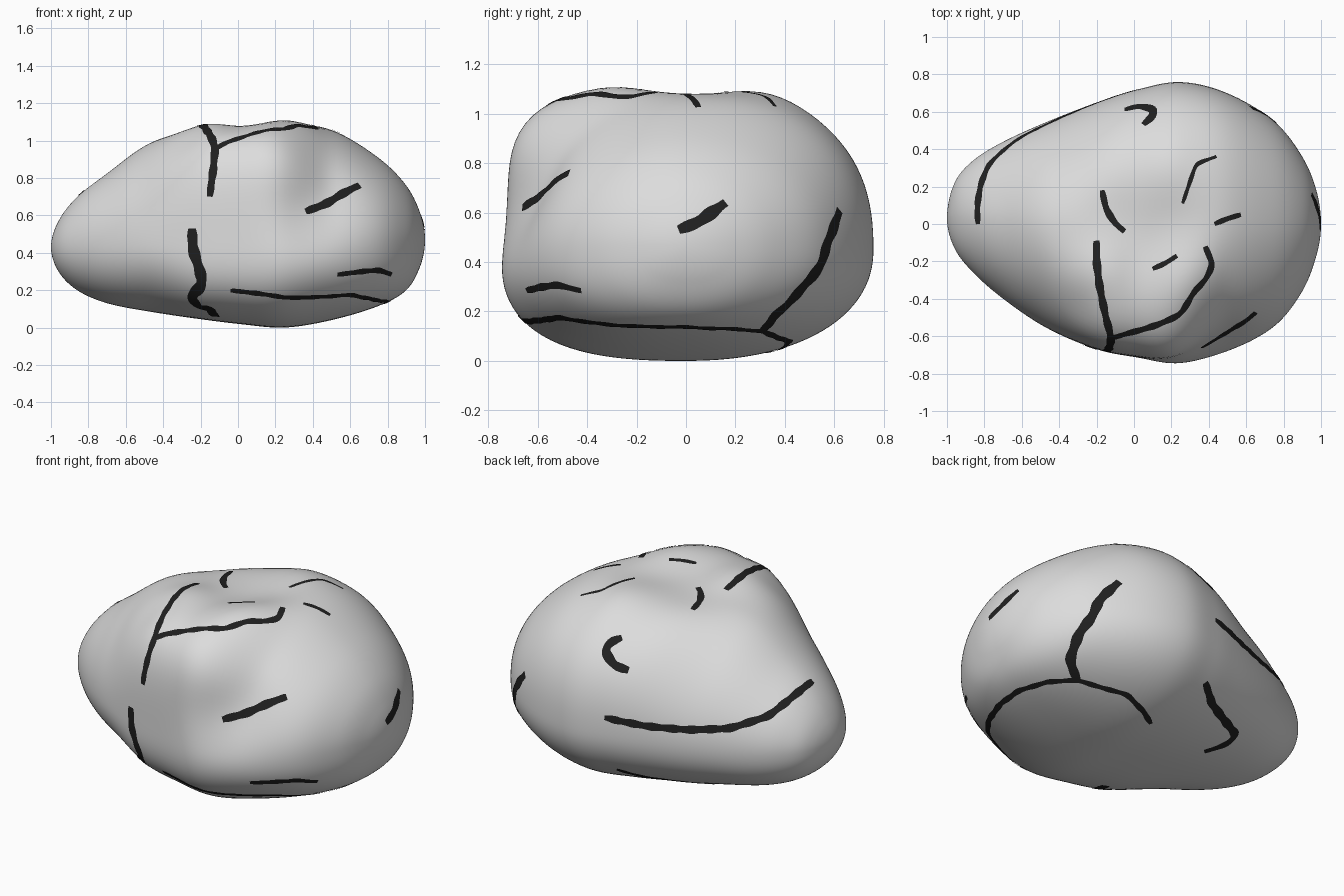
import bpy, bmesh, math
from mathutils import Vector
from mathutils.bvhtree import BVHTree

if "Cube" in bpy.data.objects:
    bpy.data.objects.remove(bpy.data.objects["Cube"])


def material(name, c):
    m = bpy.data.materials.new(name)
    m.diffuse_color = (*c, 1)
    m.use_nodes = True
    m.node_tree.nodes["Principled BSDF"].inputs["Base Color"].default_value = m.diffuse_color
    return m


stone = material("light grey stone", (0.72, 0.72, 0.72))
black = material("crack black", (0.014, 0.014, 0.014))

# Cross-sections along x: x, front y, back y, bottom z, top z, widest height
SECTIONS = [
    (-1.0, 0.03, 0.03, 0.43, 0.43, 0.43),
    (-0.96, -0.13, 0.22, 0.30, 0.57, 0.43),
    (-0.86, -0.26, 0.34, 0.20, 0.70, 0.43),
    (-0.70, -0.40, 0.44, 0.13, 0.825, 0.43),
    (-0.47, -0.555, 0.545, 0.085, 0.99, 0.44),
    (-0.20, -0.67, 0.65, 0.045, 1.075, 0.45),
    (0.02, -0.715, 0.72, 0.018, 1.09, 0.45),
    (0.25, -0.755, 0.76, 0.0, 1.105, 0.45),
    (0.50, -0.695, 0.70, 0.04, 1.06, 0.45),
    (0.75, -0.55, 0.55, 0.115, 0.91, 0.46),
    (0.90, -0.36, 0.36, 0.20, 0.76, 0.47),
    (0.975, -0.17, 0.18, 0.33, 0.61, 0.47),
    (1.0, 0.0, 0.0, 0.47, 0.47, 0.47),
]
AROUND, STEPS = 112, 9


def catmull(a, b, c, d, t):
    return [0.5 * (2 * q + (r - p) * t + (2 * p - 5 * q + 4 * r - s) * t * t
                   + (3 * q - p - 3 * r + s) * t ** 3) for p, q, r, s in zip(a, b, c, d)]


def mirrored(row, near):
    # phantom section beyond a tip, so the end closes round
    return (near[0], 2 * row[1] - near[1], 2 * row[2] - near[2],
            2 * row[3] - near[3], 2 * row[4] - near[4], near[5])


def ramp(x, a, b):
    t = max(0, min(1, (x - a) / (b - a)))
    return t * t * (3 - 2 * t)


def gauss(x, y, cx, cy, s):
    return math.exp(-((x - cx) ** 2 + (y - cy) ** 2) / (2 * s * s))


def section_point(row, ang):
    x, yf, yb, zb, zt, zm = row
    c, s = math.cos(ang), math.sin(ang)
    k = ramp(x, -0.45, 0.1) * (1 - 0.6 * ramp(x, 0.4, 0.95))
    # fullness of each quarter: boxy front top in the middle, softer elsewhere
    if s > 0 and c < 0:
        n = 2.0 - 0.15 * ramp(x, 0, 0.4) + 2.2 * ramp(x, -0.55, -0.06) * (1 - ramp(x, 0.06, 0.52))
    elif s > 0:
        n = 1.8 + 0.62 * k
    elif c < 0:
        n = 2.1 + 0.8 * ramp(x, -0.5, -0.15) * (1 - 0.6 * ramp(x, 0.0, 0.5))
    else:
        n = 2.35 - 0.15 * ramp(x, -0.45, 0.1)
    r = (abs(c) ** n + abs(s) ** n) ** (-1 / n)
    ym = (yf + yb) / 2
    y = ym + r * c * (yb - ym)
    z = zm + r * s * ((zt - zm) if s > 0 else (zm - zb))
    # flattened cheek at the front right
    if c < 0:
        y += 0.075 * gauss(x, z, 0.40, 0.66, 0.15) * ramp(-y, 0.25, 0.6)
    # shallow hollows and lumps on the top
    if s > 0:
        up = ramp(z, 0.75, 1.0)
        z += up * (0.02 * gauss(x, y, -0.17, -0.25, 0.10)
                   + 0.025 * gauss(x, y, 0.28, -0.30, 0.12)
                   + 0.02 * gauss(x, y, 0.18, 0.36, 0.12)
                   - 0.035 * gauss(x, y, -0.12, 0.05, 0.14)
                   - 0.025 * gauss(x, y, 0.10, -0.15, 0.13)
                   - 0.025 * gauss(x, y, 0.22, 0.03, 0.12)
                   - 0.02 * gauss(x, y, -0.30, -0.46, 0.08))
    return Vector((x, y, z))


# Boulder body
S = [mirrored(SECTIONS[0], SECTIONS[1])] + SECTIONS + [mirrored(SECTIONS[-1], SECTIONS[-2])]
rows = []
for i in range(1, len(S) - 2):
    for j in range(STEPS):
        rows.append(catmull(S[i - 1], S[i], S[i + 1], S[i + 2], j / STEPS))
rows = rows[1:]
bm = bmesh.new()
rings = [[bm.verts.new(section_point(r, 2 * math.pi * k / AROUND)) for k in range(AROUND)] for r in rows]
for a, b in zip(rings, rings[1:]):
    for k in range(AROUND):
        m = (k + 1) % AROUND
        bm.faces.new((a[k], a[m], b[m], b[k]))
for ring, end in ((rings[0], SECTIONS[0]), (rings[-1], SECTIONS[-1])):
    tip = bm.verts.new((end[0], end[1], end[5]))
    for k in range(AROUND):
        bm.faces.new((ring[k], ring[(k + 1) % AROUND], tip))
for _ in range(4):
    bmesh.ops.smooth_vert(bm, verts=[v for v in bm.verts if abs(v.co.x) < 0.97], factor=0.5,
                          use_axis_x=True, use_axis_y=True, use_axis_z=True)
bmesh.ops.recalc_face_normals(bm, faces=bm.faces)
low = min(v.co.z for v in bm.verts)
for v in bm.verts:
    v.co.z -= low
bm.normal_update()
tree = BVHTree.FromBMesh(bm)


def finish(bm, name, mat):
    me = bpy.data.meshes.new(name)
    bm.to_mesh(me)
    bm.free()
    for p in me.polygons:
        p.use_smooth = True
    me.materials.append(mat)
    ob = bpy.data.objects.new(name, me)
    bpy.context.collection.objects.link(ob)


finish(bm, "boulder", stone)

VIEWS = {"front": (lambda a, b: (a, -3, b), (0, 1, 0)),
         "right": (lambda a, b: (3, a, b), (-1, 0, 0)),
         "top": (lambda a, b: (a, b, 3), (0, 0, -1)),
         "bottom": (lambda a, b: (a, b, -3), (0, 0, 1))}


def on_surface(view, p):
    if view == "near":
        return tree.find_nearest(Vector(p))[0]
    place, d = VIEWS[view]
    o = Vector(place(*p))
    hit = tree.ray_cast(o, Vector(d))[0]
    return hit or tree.find_nearest(o + 3 * Vector(d))[0]


def crack(name, width, *parts):
    """Thin painted ribbon that hugs the stone along a path."""
    ctrl = [on_surface(v, p) for v, pts in parts for p in pts]
    path = []
    for a, b in zip(ctrl, ctrl[1:]):
        n = max(2, int((b - a).length / 0.015))
        path += [a.lerp(b, i / n) for i in range(n)]
    path.append(ctrl[-1])
    for _ in range(4):
        path = [path[0]] + [(p + q * 2 + r) / 4 for p, q, r in zip(path, path[1:], path[2:])] + [path[-1]]
    bm = bmesh.new()
    prev = None
    last = len(path) - 1
    for i, p in enumerate(path):
        p, n = tree.find_nearest(p)[:2]
        t = path[min(i + 1, last)] - path[max(i - 1, 0)]
        side = n.cross(t).normalized()
        w = width / 2 * (0.7 + 0.3 * min(1, i / 4, (last - i) / 4)) * (1 + 0.12 * math.sin(i * 0.9))
        row = []
        for k in (-1, 0, 1):
            q, m = tree.find_nearest(p + side * w * k)[:2]
            row.append(bm.verts.new(q + m * 0.003))
        if prev:
            for k in (0, 1):
                bm.faces.new((prev[k], row[k], row[k + 1], prev[k + 1]))
        prev = row
    finish(bm, name, black)


# Front cracks
crack("front_lower_crack", 0.06,
      ("front", [(-.245, .53), (-.24, .42), (-.2, .3), (-.19, .23), (-.25, .17), (-.21, .11)]),
      ("bottom", [(-.15, -.5), (-.12, -.38)]))
crack("front_upper_crack", 0.042, ("front", [(-.15, .7), (-.13, .85), (-.12, .95)]),
      ("top", [(-.135, -.55), (-.17, -.4), (-.2, -.2), (-.2, -.09)]))
crack("top_edge_crack", 0.036,
      ("top", [(-.13, -.61), (-.06, -.59), (.02, -.57), (.12, -.54), (.25, -.48),
               (.32, -.36), (.38, -.30), (.42, -.22), (.38, -.12)]))
crack("front_short_crack", 0.045, ("front", [(.36, .62), (.47, .66), (.55, .71), (.65, .76)]))
crack("front_right_crack", 0.03, ("front", [(.53, .285), (.65, .30), (.75, .31), (.82, .285)]))
# Top cracks
crack("top_left_crack", 0.036, ("top", [(-.17, .18), (-.15, .08), (-.1, 0), (-.05, -.04)]))
crack("top_right_crack", 0.022, ("top", [(.26, .11), (.29, .2), (.33, .32), (.44, .36)]))
crack("top_front_crack", 0.03, ("top", [(.1, -.24), (.17, -.21), (.23, -.17)]))
crack("top_small_crack", 0.03, ("top", [(.43, 0), (.5, .03), (.57, .05)]))
# Side and back cracks
crack("right_crack", 0.05, ("right", [(-.03, .53), (.05, .56), (.16, .64)]))
crack("back_hook_crack", 0.05, ("top", [(-.05, .61), (.03, .63), (.11, .61), (.1, .57), (.05, .53)]))
crack("back_long_crack", 0.042,
      ("near", [(-.83, 0, .72), (-.8, .2, .66), (-.75, .30, .6), (-.6, .44, .55),
                (-.4, .55, .53), (-.2, .64, .53), (.03, .73, .55)]))
# Underside cracks
crack("base_arc_crack", 0.032, ("front", [(-.04, .20), (.15, .18), (.4, .165)]),
      ("bottom", [(.6, -.51), (.71, -.37), (.79, -.18), (.81, 0), (.76, .18), (.66, .31),
                  (.4, .42), (.25, .38), (.15, .32)]))
crack("base_branch_crack", 0.054, ("bottom", [(.66, .31)]),
      ("right", [(.36, .19), (.47, .30), (.54, .38), (.57, .48), (.62, .61)]))
crack("base_zigzag_crack", 0.046,
      ("bottom", [(.02, .62), (-.10, .53), (-.26, .45), (-.40, .38), (-.39, .31), (-.31, .22)]))
